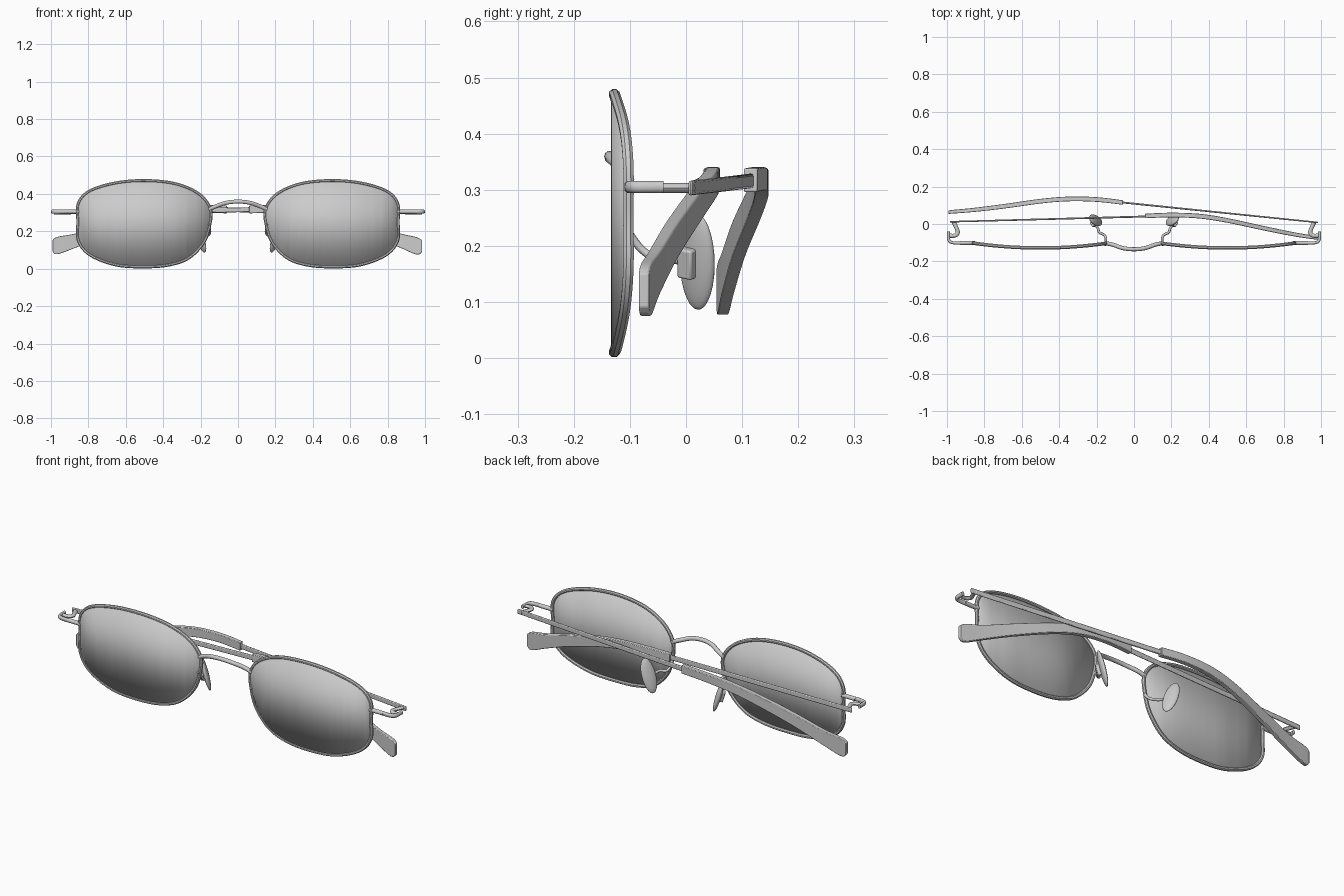
import bpy, bmesh, math
from mathutils import Vector, Matrix

cube = bpy.data.objects.get("Cube")
if cube:
    bpy.data.objects.remove(cube)

grey = bpy.data.materials.new("plain grey")
grey.use_nodes = True
COLOUR = (0.6, 0.6, 0.6, 1)
grey.diffuse_color = COLOUR
grey.node_tree.nodes["Principled BSDF"].inputs["Base Color"].default_value = COLOUR


def finish(name, bm, bevel=0, angle=40):
    bmesh.ops.recalc_face_normals(bm, faces=bm.faces)
    mesh = bpy.data.meshes.new(name)
    bm.to_mesh(mesh)
    bm.free()
    mesh.materials.append(grey)
    ob = bpy.data.objects.new(name, mesh)
    bpy.context.collection.objects.link(ob)
    bpy.ops.object.select_all(action='DESELECT')
    ob.select_set(True)
    bpy.context.view_layer.objects.active = ob
    if bevel:
        mod = ob.modifiers.new("soft edges", 'BEVEL')
        mod.width, mod.segments, mod.limit_method = bevel, 2, 'ANGLE'
    bpy.ops.object.shade_smooth_by_angle(angle=math.radians(angle))
    return ob


def spline(points, steps=6, closed=False):
    """Smooth path through control points of any dimension."""
    pts = [Vector(p) for p in points]
    n = len(pts)
    get = (lambda i: pts[i % n]) if closed else (lambda i: pts[max(0, min(n - 1, i))])
    out = []
    for i in range(n if closed else n - 1):
        a, b, c, d = (get(i + k) for k in (-1, 0, 1, 2))
        for s in range(steps):
            t = s / steps
            out.append(b + (c - a) * (t / 2) + (a * 2 - b * 5 + c * 4 - d) * (t * t / 2)
                       + (b * 3 - a - c * 3 + d) * (t ** 3 / 2))
    return out if closed else out + [pts[-1]]


def loft(name, rings, closed=False, bevel=0, angle=40):
    bm = bmesh.new()
    rows = [[bm.verts.new(p) for p in ring] for ring in rings]
    pairs = list(zip(rows, rows[1:]))
    if closed:
        pairs.append((rows[-1], rows[0]))
    for a, b in pairs:
        for i in range(len(a)):
            j = (i + 1) % len(a)
            bm.faces.new((a[i], a[j], b[j], b[i]))
    if not closed:
        bm.faces.new(rows[0])
        bm.faces.new(rows[-1])
    return finish(name, bm, bevel, angle)


def rod(name, path, wide, tall, sides=10, steps=5):
    """Sweep an upright oval (or a box, with four sides) along a path."""
    pts = spline(path, steps)
    turn = math.pi / 4 if sides == 4 else 0
    grow = math.sqrt(2) if sides == 4 else 1
    rings = []
    for i, p in enumerate(pts):
        along = (pts[min(i + 1, len(pts) - 1)] - pts[max(i - 1, 0)]).normalized()
        across = along.cross(Vector((0, 0, 1))).normalized()
        up = across.cross(along)
        rings.append([p + across * (wide * grow * math.cos(turn + k * math.tau / sides))
                      + up * (tall * grow * math.sin(turn + k * math.tau / sides))
                      for k in range(sides)])
    return loft(name, rings, angle=50)


def blade(name, stations):
    """Flat arm: each station is x, y, z, height, thickness."""
    rings = []
    for x, y, z, h, t in stations:
        rings.append([(x, y + a * t / 2, z + b * h / 2)
                      for a, b in ((-1, -1), (1, -1), (1, 1), (-1, 1))])
    return loft(name, rings, bevel=0.004)


def bend(x):
    return -0.128 + 0.2 * (abs(x) - 0.5) ** 2


OUTLINE = [(0.856, 0.25), (0.853, 0.35), (0.79, 0.417), (0.65, 0.459), (0.49, 0.471),
           (0.33, 0.453), (0.21, 0.4), (0.148, 0.32), (0.152, 0.23), (0.184, 0.14),
           (0.26, 0.06), (0.36, 0.022), (0.49, 0.01), (0.65, 0.02), (0.79, 0.073), (0.853, 0.15)]
outline = spline(OUTLINE, 6, closed=True)

for side, word in ((1, "left"), (-1, "right")):
    # Rim: rounded section swept round the lens outline
    rings = []
    for i, p in enumerate(outline):
        tan = (outline[(i + 1) % len(outline)] - outline[i - 1]).normalized()
        out = Vector((tan.y, -tan.x))
        ring = []
        for k in range(8):
            a = (k + 0.5) * math.tau / 8
            q = p + out * (0.009 * math.cos(a))
            ring.append((side * q.x, bend(p.x) + 0.01 * math.sin(a), q.y))
        rings.append(ring)
    loft(word + "_rim", rings, closed=True)

    # Lens: outline sheet cut into upright strips and bent
    bm = bmesh.new()
    bm.faces.new([bm.verts.new((side * p.x, 0, p.y)) for p in outline])
    for i in range(1, 16):
        bmesh.ops.bisect_plane(bm, geom=bm.verts[:] + bm.edges[:] + bm.faces[:],
                               plane_co=(side * (0.14 + i * 0.045), 0, 0), plane_no=(1, 0, 0))
    for v in bm.verts:
        v.co.y = bend(v.co.x) - 0.003
    lens = finish(word + "_lens", bm)
    solid = lens.modifiers.new("thickness", 'SOLIDIFY')
    solid.thickness, solid.offset = 0.006, 0

    # End piece wrapping round to the hinge
    rod(word + "_end_piece", [(side * x, y, 0.305) for x, y in
        ((0.85, -0.1), (0.92, -0.102), (0.97, -0.1), (0.99, -0.085), (0.992, -0.04))],
        0.008, 0.011)
    rod(word + "_end_block", [(side * 0.85, -0.101, 0.305), (side * 0.93, -0.101, 0.305)],
        0.011, 0.011)
    # Hinge bracket between end piece and arm
    rod(word + "_hinge", [(side * x, y, 0.303) for x, y in
        ((0.99, -0.062), (0.958, -0.062), (0.942, -0.045), (0.952, -0.015), (0.965, 0.012))],
        0.011, 0.009, sides=8)

    # Nose pad: flattened ellipsoid, leaning outward at the bottom
    turn = Matrix.Rotation(side * math.radians(-33), 4, 'Z')
    lean = Matrix.Rotation(side * math.radians(18), 4, 'Y')
    bm = bmesh.new()
    bmesh.ops.create_uvsphere(bm, u_segments=24, v_segments=14, radius=1)
    bmesh.ops.scale(bm, vec=(0.014, 0.036, 0.09), verts=bm.verts)
    place = Matrix.Translation((side * 0.205, 0.02, 0.172)) @ lean @ turn
    bmesh.ops.transform(bm, matrix=place, verts=bm.verts)
    finish(word + "_nose_pad", bm)
    # Pad mount on the outer face of the pad
    bm = bmesh.new()
    bmesh.ops.create_cube(bm, size=1)
    bmesh.ops.scale(bm, vec=(0.025, 0.03, 0.055), verts=bm.verts)
    bmesh.ops.translate(bm, vec=(side * 0.016, -0.01, 0), verts=bm.verts)
    bmesh.ops.transform(bm, matrix=place, verts=bm.verts)
    finish(word + "_pad_mount", bm, bevel=0.004)
    # Curled wire from the rim to the pad
    rod(word + "_pad_arm", [(side * x, y, z) for x, y, z in
        ((0.155, -0.112, 0.24), (0.15, -0.085, 0.2), (0.158, -0.06, 0.18),
         (0.185, -0.045, 0.18), (0.195, -0.02, 0.175), (0.215, 0.005, 0.17))],
        0.007, 0.007, sides=8)

# Bridge arching over the nose
rod("bridge", [(-0.155, -0.103, 0.318), (-0.115, -0.11, 0.335), (-0.06, -0.129, 0.353),
               (0, -0.135, 0.359), (0.06, -0.129, 0.353), (0.115, -0.11, 0.335),
               (0.155, -0.103, 0.318)], 0.011, 0.011)

# Folded arms: a thin bar from the hinge, then a broad curved tip
blade("left_arm_bar", [(0.985, 0.008, 0.303, 0.026, 0.008), (-0.09, 0.118, 0.316, 0.026, 0.01)])
blade("left_arm_tip", spline([
    (-0.06, 0.115, 0.317, 0.042, 0.024), (-0.2, 0.131, 0.319, 0.042, 0.025),
    (-0.35, 0.134, 0.308, 0.046, 0.025), (-0.5, 0.122, 0.276, 0.052, 0.025),
    (-0.7, 0.094, 0.212, 0.062, 0.024), (-0.86, 0.075, 0.153, 0.075, 0.022),
    (-0.965, 0.066, 0.124, 0.093, 0.02), (-0.992, 0.063, 0.123, 0.06, 0.018)], 5))
blade("right_arm_bar", [(-0.985, 0.012, 0.303, 0.026, 0.008), (0.09, 0.041, 0.316, 0.026, 0.01)])
blade("right_arm_tip", spline([
    (0.06, 0.043, 0.317, 0.042, 0.024), (0.2, 0.048, 0.319, 0.042, 0.025),
    (0.35, 0.042, 0.308, 0.046, 0.025), (0.5, 0.019, 0.276, 0.052, 0.025),
    (0.7, -0.024, 0.212, 0.062, 0.024), (0.86, -0.056, 0.153, 0.075, 0.022),
    (0.955, -0.071, 0.122, 0.093, 0.02), (0.985, -0.075, 0.121, 0.06, 0.018)], 5))
